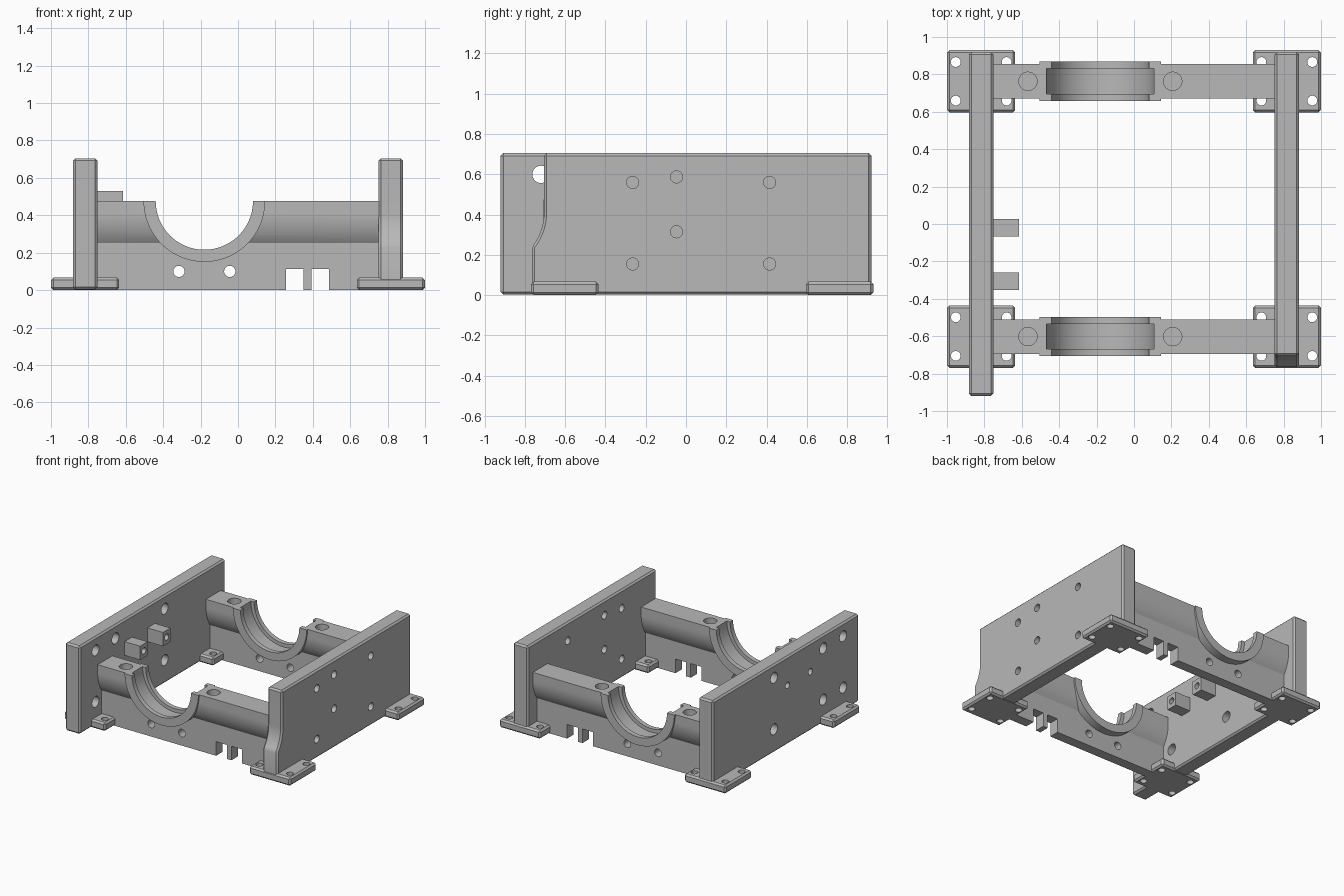
import bpy, bmesh, math
from mathutils import Vector, Matrix

old = bpy.data.objects.get("Cube")
if old:
    bpy.data.objects.remove(old, do_unlink=True)

grey = bpy.data.materials.new("machined grey")
grey.use_nodes = True
GREY = (0.48, 0.48, 0.48, 1)
grey.diffuse_color = GREY
grey.node_tree.nodes["Principled BSDF"].inputs["Base Color"].default_value = GREY


def finish(name, bm):
    bmesh.ops.recalc_face_normals(bm, faces=bm.faces)
    me = bpy.data.meshes.new(name)
    bm.to_mesh(me)
    bm.free()
    me.materials.append(grey)
    ob = bpy.data.objects.new(name, me)
    bpy.context.collection.objects.link(ob)
    return ob


def prism_x(name, profile, x0, x1, chamfer=0):
    """Extrude a (y, z) profile along x, with optional chamfered edges."""
    bm = bmesh.new()
    face = bm.faces.new([bm.verts.new((x0, y, z)) for y, z in profile])
    out = bmesh.ops.extrude_face_region(bm, geom=[face])
    moved = [g for g in out["geom"] if isinstance(g, bmesh.types.BMVert)]
    bmesh.ops.translate(bm, verts=moved, vec=(x1 - x0, 0, 0))
    bmesh.ops.recalc_face_normals(bm, faces=bm.faces)
    if chamfer:
        sharp = [e for e in bm.edges if e.calc_face_angle(0) > math.radians(25)]
        bmesh.ops.bevel(bm, geom=sharp, offset=chamfer, segments=1,
                        affect='EDGES', clamp_overlap=True)
    return finish(name, bm)


def box(name, x0, x1, y0, y1, z0, z1, chamfer=0):
    return prism_x(name, [(y0, z0), (y1, z0), (y1, z1), (y0, z1)], x0, x1, chamfer)


def cylinder(name, centre, axis, radius, length, sides=32):
    bm = bmesh.new()
    turn = Vector((0, 0, 1)).rotation_difference(Vector(axis)).to_matrix().to_4x4()
    bmesh.ops.create_cone(bm, cap_ends=True, segments=sides, radius1=radius,
                          radius2=radius, depth=length,
                          matrix=Matrix.Translation(centre) @ turn)
    return finish(name, bm)


def combine(ob, tools, operation='DIFFERENCE'):
    """Apply each tool to the part and discard the tool."""
    bpy.context.view_layer.objects.active = ob
    for tool in tools:
        tool.hide_render = True
        mod = ob.modifiers.new("cut", 'BOOLEAN')
        mod.operation, mod.solver, mod.object = operation, 'EXACT', tool
        bpy.ops.object.modifier_apply(modifier=mod.name)
        bpy.data.objects.remove(tool, do_unlink=True)


def smooth(ob):
    bpy.ops.object.select_all(action='DESELECT')
    ob.select_set(True)
    bpy.context.view_layer.objects.active = ob
    bpy.ops.object.shade_smooth_by_angle(angle=math.radians(25))


X, Y, Z = (1, 0, 0), (0, 1, 0), (0, 0, 1)
WALL_X = 0.817
HALF = 0.065
TOP = 0.705
ROWS = (-0.602, 0.763)

# Long side wall with plumbing holes and two drilled lugs
wall = box("right_wall", -WALL_X - HALF, -WALL_X + HALF, -0.92, 0.92, 0.003, TOP, 0.013)
lugs = [box("lug", -0.77, -0.615, y - 0.047, y + 0.047, 0.42, 0.53) for y in (-0.02, -0.307)]
combine(wall, lugs, 'UNION')
holes = [cylinder("hole", (-WALL_X, y, z), X, 0.043, 0.3)
         for y in (-0.72, -0.47, 0.15) for z in (0.19, 0.6)]
holes += [cylinder("hole", (-0.75, y, 0.475), X, 0.025, 0.5) for y in (-0.02, -0.307)]
combine(wall, holes)
smooth(wall)

# Shorter side wall, flaring forward at the foot of its front edge
R = 0.27
flare = [(-0.705 - R + R * math.cos(a), 0.41 - R * math.sin(a))
         for a in (math.radians(39 * i / 10) for i in range(11))]
profile = [(0.92, 0.003), (0.92, TOP), (-0.705, TOP)] + flare + [(flare[-1][0], 0.003)]
wall = prism_x("left_wall", profile, WALL_X - HALF, WALL_X + HALF, 0.013)
spots = [(y, z) for y in (-0.265, 0.415) for z in (0.155, 0.56)]
spots += [(-0.047, 0.315), (-0.047, 0.587)]
combine(wall, [cylinder("hole", (WALL_X, y, z), X, 0.03, 0.3) for y, z in spots])
smooth(wall)

# Cross beams, each carrying a grooved half-round bearing seat
AXIS_X, AXIS_Z = -0.18, 0.476
for row, label in zip(ROWS, ("front", "back")):
    under = [(0.0925 - R * (1 - math.cos(a)), 0.41 - R * math.sin(a))
             for a in (math.radians(36 * i / 10) for i in range(11))]
    side = [(0.0925, 0.5)] + under + [(under[-1][0], 0)]
    loop = side + [(-y, z) for y, z in reversed(side)]
    beam = prism_x(label + "_bearing_beam", [(row + y, z) for y, z in loop], -0.76, 0.76)
    centre = (AXIS_X, row, AXIS_Z)
    combine(beam, [cylinder("collar", centre, Y, 0.325, 0.21, 96)], 'UNION')
    cutters = [box("trim", -1, 1, row - 0.3, row + 0.3, AXIS_Z, 1.2),
               cylinder("bore", centre, Y, 0.26, 0.5, 96),
               cylinder("groove", centre, Y, 0.288, 0.135, 96)]
    cutters += [cylinder("bolt", (x, row, 0.43), Z, 0.049, 0.26) for x in (-0.567, 0.207)]
    cutters += [cylinder("drain", (x, row, 0.1), Y, 0.03, 0.5) for x in (-0.316, -0.044)]
    cutters += [box("slot", x, x + 0.094, row - 0.2, row + 0.2, -0.1, 0.112)
                for x in (0.257, 0.392)]
    combine(beam, cutters)
    smooth(beam)

    # Mounting feet with four screw holes
    for sign, hand in ((-1, "right"), (1, "left")):
        cx = sign * WALL_X
        foot = box(f"{label}_{hand}_foot", cx - 0.182, cx + 0.182,
                   row - 0.167, row + 0.167, 0, 0.067, 0.013)
        combine(foot, [cylinder("screw", (cx + dx, row + dy, 0.03), Z, 0.026, 0.3)
                       for dx in (-0.136, 0.136) for dy in (-0.103, 0.103)])
        smooth(foot)
